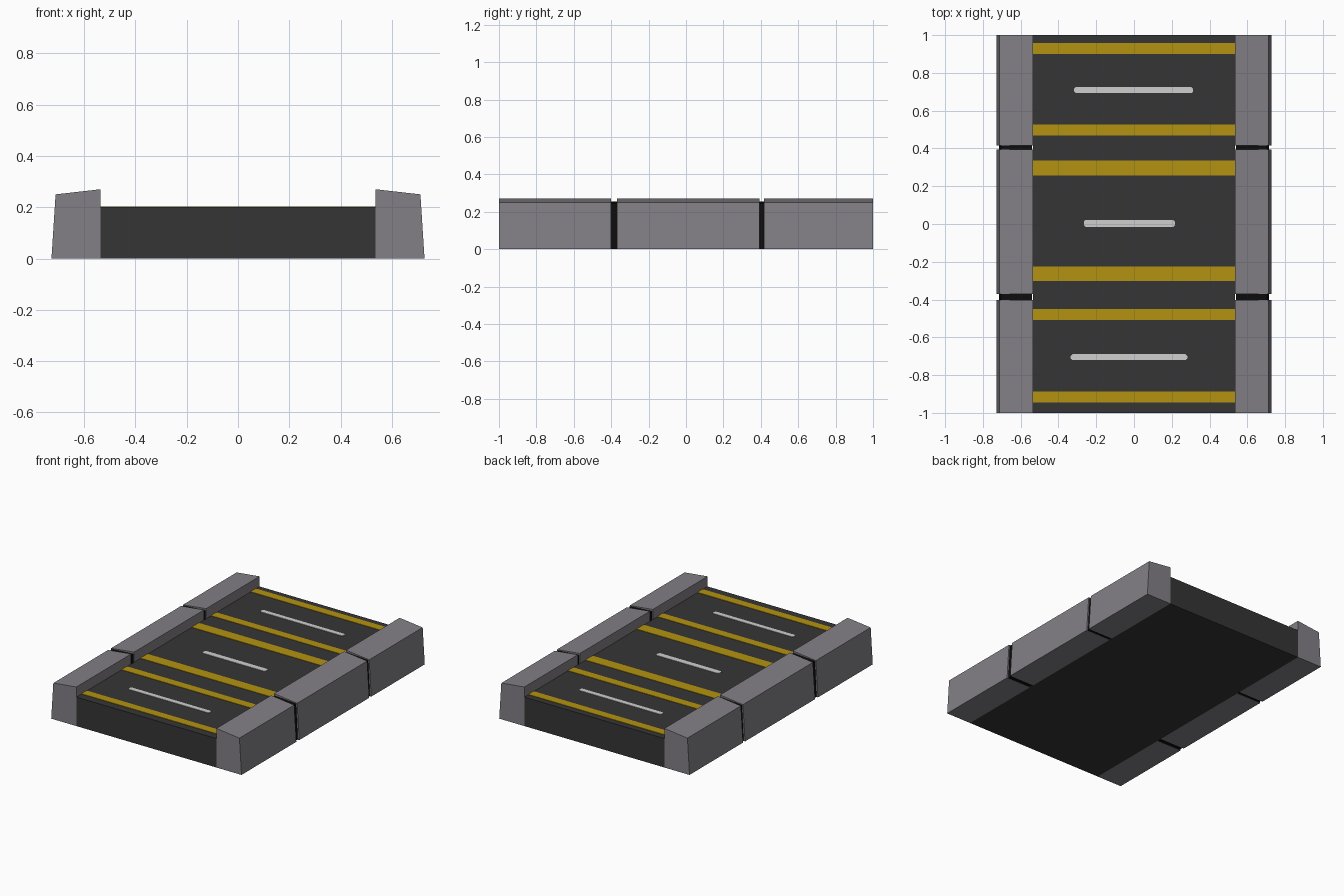
import bpy, bmesh

if "Cube" in bpy.data.objects:
    bpy.data.objects.remove(bpy.data.objects["Cube"])


def material(name, rgb):
    m = bpy.data.materials.new(name)
    m.diffuse_color = (*rgb, 1)
    m.use_nodes = True
    m.node_tree.nodes["Principled BSDF"].inputs["Base Color"].default_value = m.diffuse_color
    return m


ASPHALT = material("dark asphalt", (0.036, 0.036, 0.036))
CONCRETE = material("grey concrete", (0.225, 0.215, 0.235))
YELLOW = material("yellow paint", (0.45, 0.29, 0.005))
WHITE = material("white paint", (0.62, 0.62, 0.62))
BLACK = material("black joint", (0.004, 0.004, 0.004))


def prism(name, outline, axis, lo, hi, mat):
    """Extrude a 2D outline along y (outline in x,z) or z (outline in x,y)."""
    def put(a, b, t):
        return (a, t, b) if axis == "y" else (a, b, t)
    bm = bmesh.new()
    face = bm.faces.new([bm.verts.new(put(a, b, lo)) for a, b in outline])
    out = bmesh.ops.extrude_face_region(bm, geom=[face])
    shift = put(0, 0, hi - lo)
    bmesh.ops.translate(bm, vec=shift,
                        verts=[g for g in out["geom"] if isinstance(g, bmesh.types.BMVert)])
    bmesh.ops.recalc_face_normals(bm, faces=bm.faces)
    me = bpy.data.meshes.new(name)
    bm.to_mesh(me)
    bm.free()
    me.materials.append(mat)
    ob = bpy.data.objects.new(name, me)
    bpy.context.collection.objects.link(ob)
    return ob


W = 0.535     # half width of the roadway
TOP = 0.20    # road surface height


def rect(x0, x1, y0, y1):
    return [(x0, y0), (x1, y0), (x1, y1), (x0, y1)]


# Road slab
prism("road_slab", rect(-W, W, 0, TOP), "y", -1, 1, ASPHALT)

# Yellow bands across the road
bands = [(0.90, 0.957), (0.468, 0.526), (0.258, 0.335),
         (-0.302, -0.225), (-0.509, -0.45), (-0.945, -0.888)]
for i, (y0, y1) in enumerate(bands):
    prism(f"yellow_band_{i + 1}", rect(-W, W, y0, y1), "z", TOP - 0.002, TOP + 0.003, YELLOW)

# White dashes with slightly chamfered ends
dashes = [(-0.317, 0.313, 0.709), (-0.265, 0.217, 0.003), (-0.335, 0.282, -0.705)]
for i, (x0, x1, y) in enumerate(dashes):
    h, c = (0.019 if i == 1 else 0.016), 0.009
    outline = [(x0, y - h + c), (x0 + c, y - h), (x1 - c, y - h), (x1, y - h + c),
               (x1, y + h - c), (x1 - c, y + h), (x0 + c, y + h), (x0, y + h - c)]
    prism(f"white_dash_{i + 1}", outline, "z", TOP - 0.002, TOP + 0.003, WHITE)

# Kerb blocks and the recessed black joints between them, on both sides
kerb = [(W, 0), (0.727, 0), (0.711, 0.25), (W, 0.27)]
joint = [(W + 0.005, 0.001), (0.716, 0.001), (0.703, 0.245), (W + 0.005, 0.256)]
blocks = [(-1, -0.402), (-0.37, 0.394), (0.416, 1)]
for side, s in (("right", 1), ("left", -1)):
    def flip(pts):
        return [(s * x, z) for x, z in pts]
    for i, (y0, y1) in enumerate(blocks):
        prism(f"kerb_{side}_{i + 1}", flip(kerb), "y", y0, y1, CONCRETE)
    for i in range(2):
        prism(f"joint_{side}_{i + 1}", flip(joint), "y",
              blocks[i][1], blocks[i + 1][0], BLACK)
